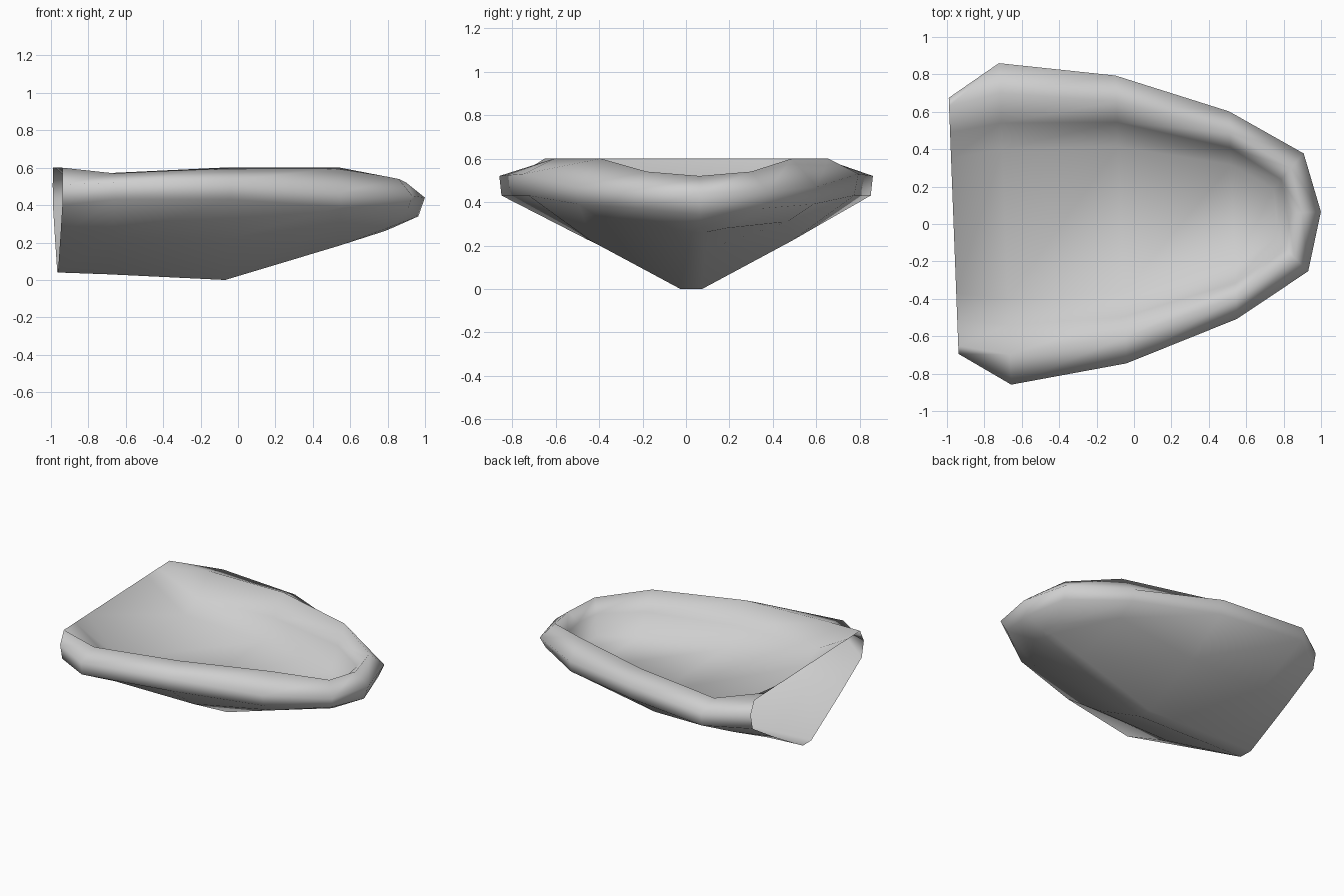
import bpy, bmesh, math
from mathutils import Matrix

if "Cube" in bpy.data.objects:
    bpy.data.objects.remove(bpy.data.objects["Cube"], do_unlink=True)

# One pale grey for the whole hull
grey = bpy.data.materials.new("pale_grey")
grey.use_nodes = True
colour = (0.62, 0.62, 0.62, 1.0)
grey.diffuse_color = colour
grey.node_tree.nodes["Principled BSDF"].inputs["Base Color"].default_value = colour

# Half sections from stern to bow: station, bow rake, then (half width, height)
# of keel, chine, lower rim, upper rim, rim crest, inner wall and floor
SECTIONS = [
    (-.965, 0, [(.05, .04), (.4, .24), (.66, .4), (.685, .51), (.64, .6), (.5, .6), (.36, .6)]),
    (-.69, 0, [(.05, .03), (.46, .23), (.85, .43), (.86, .52), (.7, .57), (.54, .44), (.4, .37)]),
    (-.07, 0, [(.05, 0), (.46, .22), (.75, .43), (.77, .53), (.63, .6), (.52, .46), (.39, .34)]),
    (.53, 0, [(.04, .18), (.42, .31), (.54, .39), (.555, .47), (.44, .6), (.36, .47), (.27, .32)]),
    (.92, .7, [(.03, .26), (.13, .28), (.28, .37), (.315, .45), (.24, .54), (.18, .46), (.13, .33)]),
    (1.0, 1, [(0, .27), (0, .28), (0, .34), (0, .44), (0, .52), (0, .46), (0, .33)]),
]
RAKE = [-.2, -.17, -.035, 0, -.1, -.18, -.24]

bm = bmesh.new()


def section_ring(station, rake, half):
    """Closed ring: one side up from the keel, the other side back down."""
    right = [(station + rake * dx, -y, z) for dx, (y, z) in zip(RAKE, half)]
    left = [(x, -y, z) for x, y, z in reversed(right)]
    return [bm.verts.new(p) for p in right + left]


rings = [section_ring(*s) for s in SECTIONS]

# Skin between neighbouring sections, left open at the stern
for a, b in zip(rings, rings[1:]):
    for i in range(len(a)):
        j = (i + 1) % len(a)
        bm.faces.new((a[i], b[i], b[j], a[j]))

# The bow welds to a centre line
bmesh.ops.remove_doubles(bm, verts=bm.verts, dist=.001)
bmesh.ops.recalc_face_normals(bm, faces=bm.faces)

# The hull is turned slightly on its stand
bmesh.ops.transform(bm, verts=bm.verts,
                    matrix=Matrix.Translation((0, .027, 0)) @ Matrix.Rotation(math.radians(2.2), 4, "Z"))

mesh = bpy.data.meshes.new("boat_hull")
bm.to_mesh(mesh)
bm.free()
mesh.materials.append(grey)
hull = bpy.data.objects.new("boat_hull", mesh)
bpy.context.collection.objects.link(hull)

# Soft shading over the rounded rim and bow
bpy.ops.object.select_all(action="DESELECT")
hull.select_set(True)
bpy.context.view_layer.objects.active = hull
bpy.ops.object.shade_smooth()
